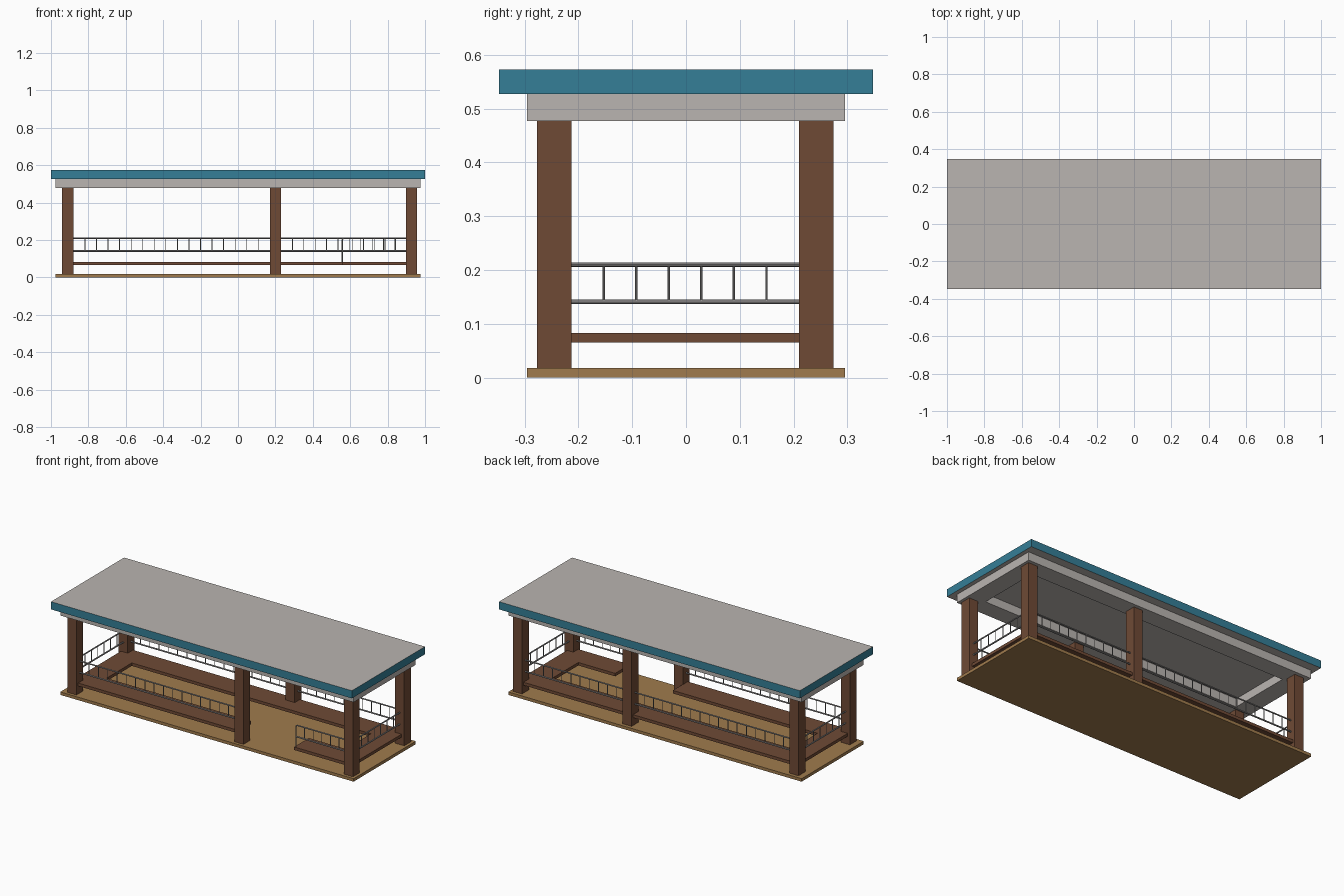
import bpy, bmesh, math
from mathutils import Vector

if "Cube" in bpy.data.objects:
    bpy.data.objects.remove(bpy.data.objects["Cube"])


def material(name, r, g, b):
    def lin(c):
        c /= 255
        return c / 12.92 if c <= 0.04045 else ((c + 0.055) / 1.055) ** 2.4
    m = bpy.data.materials.new(name)
    m.diffuse_color = (lin(r), lin(g), lin(b), 1)
    m.use_nodes = True
    m.node_tree.nodes["Principled BSDF"].inputs["Base Color"].default_value = m.diffuse_color
    return m


BROWN = material("brown wood", 111, 74, 53)
TAN = material("tan deck", 160, 123, 77)
TEAL = material("teal trim", 53, 127, 151)
GREY = material("warm grey", 186, 181, 177)
METAL = material("rail metal", 150, 148, 147)


def finish(name, bm, *mats):
    mesh = bpy.data.meshes.new(name)
    bm.to_mesh(mesh)
    bm.free()
    ob = bpy.data.objects.new(name, mesh)
    bpy.context.collection.objects.link(ob)
    for m in mats:
        mesh.materials.append(m)
    return ob


def add_box(bm, x0, x1, y0, y1, z0, z1):
    made = bmesh.ops.create_cube(bm, size=1)["verts"]
    for v in made:
        v.co = Vector((x1 if v.co.x > 0 else x0,
                       y1 if v.co.y > 0 else y0,
                       z1 if v.co.z > 0 else z0))


def boxes(name, mat, *dims):
    bm = bmesh.new()
    for d in dims:
        add_box(bm, *d)
    return finish(name, bm, mat)


def add_rod(bm, a, b, radius, sides=8):
    a, b = Vector(a), Vector(b)
    made = bmesh.ops.create_cone(bm, cap_ends=True, segments=sides, radius1=radius,
                                 radius2=radius, depth=(b - a).length)["verts"]
    rot = (b - a).to_track_quat('Z', 'Y')
    for v in made:
        v.co = rot @ v.co + (a + b) / 2


# Deck
boxes("deck_floor", TAN, (-0.975, 0.975, -0.295, 0.295, 0, 0.018))

# Posts
for xn, x in (("left", -0.91), ("middle", 0.2), ("right", 0.928)):
    for yn, y in (("front", -0.245), ("back", 0.242)):
        boxes(f"{yn}_{xn}_post", BROWN,
              (x - 0.03, x + 0.03, y - 0.032, y + 0.032, 0.018, 0.478))

# Beam ring under the roof
boxes("roof_beams", GREY,
      (-0.975, 0.975, -0.295, -0.19, 0.477, 0.527),
      (-0.975, 0.975, 0.19, 0.295, 0.477, 0.527),
      (-0.975, -0.865, -0.19, 0.19, 0.477, 0.527),
      (0.865, 0.975, -0.19, 0.19, 0.477, 0.527))

# Roof slab: teal edges, grey top and underside
roof = boxes("roof", GREY, (-1, 1, -0.347, 0.347, 0.527, 0.573))
roof.data.materials.append(TEAL)
for p in roof.data.polygons:
    p.material_index = 0 if abs(p.normal.z) > 0.5 else 1

# Benches, with the doorway left open on the front
Z0, Z1 = 0.065, 0.083
boxes("back_bench", BROWN, (-0.925, 0.94, 0.12, 0.26, Z0, Z1))
boxes("left_bench", BROWN, (-0.925, -0.79, -0.12, 0.12, Z0, Z1))
boxes("right_bench", BROWN, (0.8, 0.94, -0.12, 0.12, Z0, Z1))
boxes("front_left_bench", BROWN, (-0.925, 0.172, -0.26, -0.12, Z0, Z1))
boxes("front_right_bench", BROWN, (0.555, 0.94, -0.26, -0.12, Z0, Z1))


# Railings: two pipes with evenly spaced balusters
def railing(name, a, b, count, end_post=False):
    bm = bmesh.new()
    a, b = Vector((*a, 0)), Vector((*b, 0))
    low, high = Vector((0, 0, 0.141)), Vector((0, 0, 0.210))
    bend = (b - a).normalized() * 0.012 if end_post else Vector((0, 0, 0))
    add_rod(bm, a + bend + high, b + high, 0.004)
    add_rod(bm, a + low, b + low, 0.0045)
    for i in range(1, count):
        p = a.lerp(b, i / count)
        add_rod(bm, p + low, p + high, 0.0023, 6)
    if end_post:  # bent pipe coming down to the bench
        pts = [a + Vector((0, 0, 0.08))]
        for k in range(5):
            t = k / 4 * math.pi / 2
            pts.append(a + bend * (1 - math.cos(t)) + Vector((0, 0, 0.198 + 0.012 * math.sin(t))))
        for p, q in zip(pts, pts[1:]):
            add_rod(bm, p, q, 0.004)
    finish(name, bm, METAL)


railing("front_left_railing", (-0.88, -0.245), (0.17, -0.245), 17)
railing("back_left_railing", (-0.88, 0.242), (0.17, 0.242), 17)
railing("back_right_railing", (0.23, 0.242), (0.9, 0.242), 11)
railing("front_right_railing", (0.557, -0.245), (0.9, -0.245), 6, True)
railing("left_railing", (-0.91, -0.213), (-0.91, 0.21), 7)
railing("right_railing", (0.928, -0.213), (0.928, 0.21), 7)
